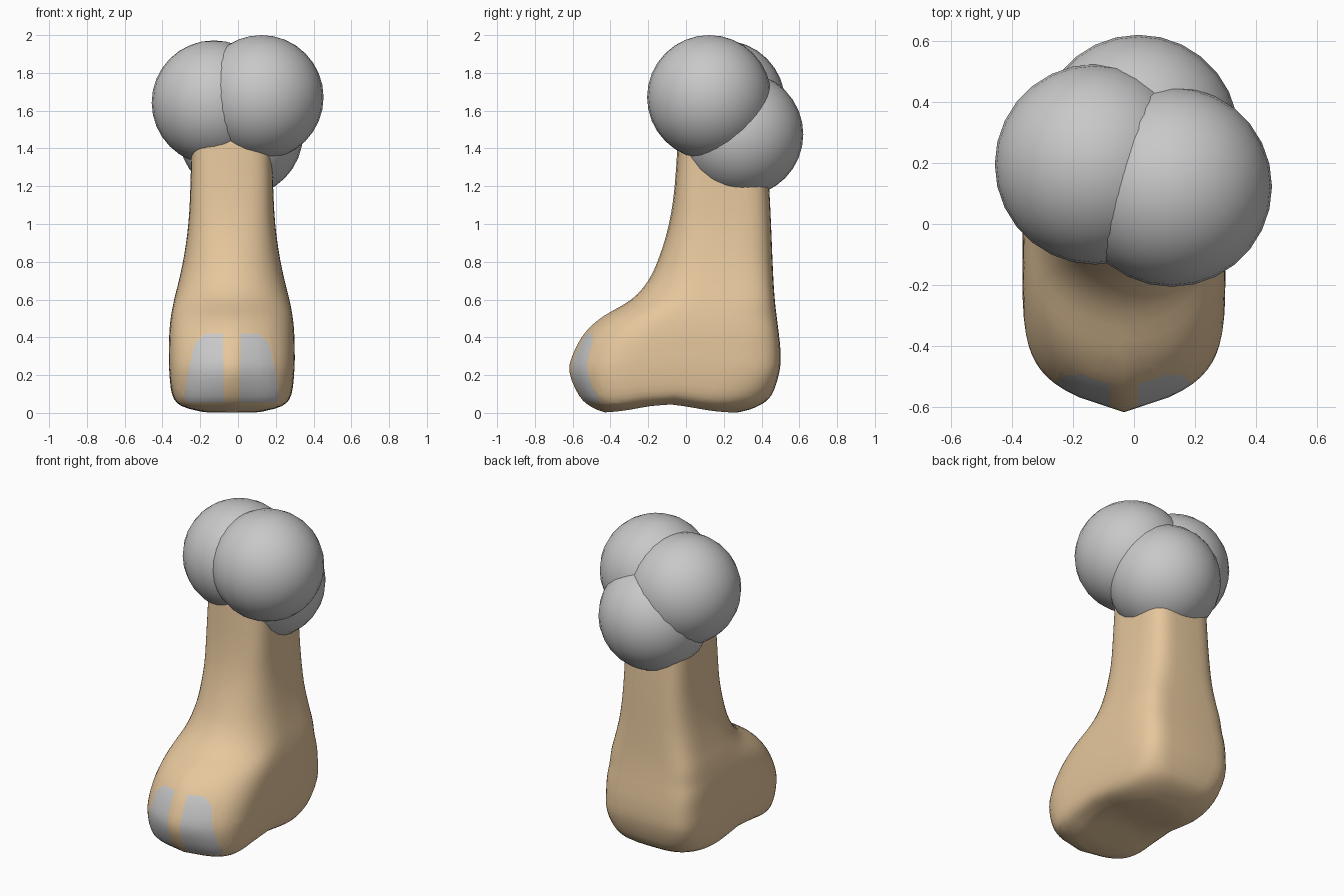
import bpy, bmesh, math
from mathutils import Vector

cube = bpy.data.objects.get("Cube")
if cube:
    bpy.data.objects.remove(cube, do_unlink=True)


def make_material(name, colour):
    mat = bpy.data.materials.new(name)
    mat.use_nodes = True
    mat.diffuse_color = (*colour, 1)
    mat.node_tree.nodes["Principled BSDF"].inputs["Base Color"].default_value = (*colour, 1)
    return mat


tan = make_material("warm tan", (0.79, 0.57, 0.335))
grey = make_material("light grey", (0.58, 0.58, 0.58))

# Leg sections, bottom to top:
# height, front y, back y, half width, front boxiness, back boxiness, toe taper
SECTIONS = [
    (0.0, -0.43, 0.27, 0.19, 4, 3, 0.15), (0.03, -0.5, 0.37, 0.28, 5, 3.2, 0.15),
    (0.09, -0.565, 0.45, 0.318, 5, 4, 0.18), (0.22, -0.618, 0.495, 0.332, 5, 5.5, 0.24),
    (0.33, -0.59, 0.5, 0.333, 4.5, 5.5, 0.24), (0.43, -0.53, 0.49, 0.33, 3.6, 5.5, 0.22),
    (0.51, -0.44, 0.48, 0.322, 3, 5, 0.18), (0.6, -0.29, 0.47, 0.305, 2.6, 5, 0.14),
    (0.7, -0.2, 0.463, 0.28, 2.6, 4.5, 0.12), (0.83, -0.14, 0.457, 0.253, 2.8, 4, 0.1),
    (1.0, -0.09, 0.45, 0.23, 3.4, 4, 0.1), (1.2, -0.06, 0.44, 0.219, 4, 4, 0.08),
    (1.5, -0.04, 0.42, 0.212, 4, 4, 0.08),
]
CENTRE_X = -0.033
SEGMENTS = 48
STEPS = 3


def blend(a, b, c, d, t):
    """Smooth curve from b to c."""
    return tuple(0.5 * (2*q + (r - p)*t + (2*p - 5*q + 4*r - s)*t*t + (3*q - p - 3*r + s)*t**3)
                 for p, q, r, s in zip(a, b, c, d))


def signed_power(v, e):
    return math.copysign(abs(v) ** e, v)


def section_ring(bm, z, front, back, width, toe_box, heel_box, taper, scale=1.0):
    """Boxy outline, tapered to a blunt point at the toe, raised under the arch."""
    mid, half = (front + back) / 2, (back - front) / 2
    ring = []
    for i in range(SEGMENTS):
        a = math.tau * i / SEGMENTS
        e = 2 / (toe_box if math.sin(a) < 0 else heel_box)
        u = signed_power(math.cos(a), e)
        v = signed_power(math.sin(a), e)
        if v < 0:
            v *= 1 - taper * (math.sqrt(u * u + 0.01) - 0.1)
        x = CENTRE_X + scale * width * u
        y = mid + scale * half * v
        arch = 0.045 * math.exp(-((y + 0.1) / 0.2) ** 2) * max(0, 1 - z / 0.45)
        ring.append(bm.verts.new((x, y, max(z, 0) + arch)))
    return ring


# Leg and foot lofted through the sections
bm = bmesh.new()
rings = [section_ring(bm, *SECTIONS[0], scale=s) for s in (0.05, 0.35, 0.7)]
last = len(SECTIONS) - 1
for k in range(last):
    four = [SECTIONS[min(max(k + o, 0), last)] for o in (-1, 0, 1, 2)]
    for step in range(STEPS):
        rings.append(section_ring(bm, *blend(*four, step / STEPS)))
rings.append(section_ring(bm, *SECTIONS[last]))
for low, high in zip(rings, rings[1:]):
    for i in range(SEGMENTS):
        j = (i + 1) % SEGMENTS
        bm.faces.new((low[i], low[j], high[j], high[i]))
bm.faces.new(rings[0][::-1])
bm.faces.new(rings[-1])

# Two toenails cut into the front of the foot, outlines in x and z
outer = [(0.042, 0.055), (0.235, 0.055), (0.25, 0.08), (0.235, 0.2),
         (0.195, 0.37), (0.14, 0.42), (0.047, 0.42)]
nails = [[(CENTRE_X + x, z) for x, z in outer],
         [(CENTRE_X - x, z) for x, z in outer]]
for nail in nails:
    for (x0, z0), (x1, z1) in zip(nail, nail[1:] + nail[:1]):
        near = [f for f in bm.faces if f.calc_center_median().y < -0.35]
        geom = set(near)
        for f in near:
            geom.update(f.edges)
            geom.update(f.verts)
        bmesh.ops.bisect_plane(bm, geom=list(geom), dist=1e-5,
                               plane_co=Vector((x0, 0, z0)),
                               plane_no=Vector((z1 - z0, 0, x0 - x1)))


def inside(point, outline):
    sides = [(x1 - x0) * (point.z - z0) - (z1 - z0) * (point.x - x0)
             for (x0, z0), (x1, z1) in zip(outline, outline[1:] + outline[:1])]
    return all(s > 0 for s in sides) or all(s < 0 for s in sides)


for f in bm.faces:
    f.smooth = True
    c = f.calc_center_median()
    if c.y < -0.38 and any(inside(c, nail) for nail in nails):
        f.material_index = 1
bmesh.ops.recalc_face_normals(bm, faces=bm.faces)
mesh = bpy.data.meshes.new("leg_and_foot")
bm.to_mesh(mesh)
bm.free()
mesh.materials.append(tan)
mesh.materials.append(grey)
leg = bpy.data.objects.new("leg_and_foot", mesh)
bpy.context.collection.objects.link(leg)

# Cluster of three balls on top
for name, centre in (("left_ball", (0.124, 0.123, 1.671)),
                     ("right_ball", (-0.128, 0.196, 1.643)),
                     ("back_ball", (0.015, 0.292, 1.475))):
    bpy.ops.mesh.primitive_uv_sphere_add(segments=28, ring_count=16, radius=0.329, location=centre)
    ball = bpy.context.object
    ball.name = name
    ball.data.materials.append(grey)
    bpy.ops.object.shade_smooth()
